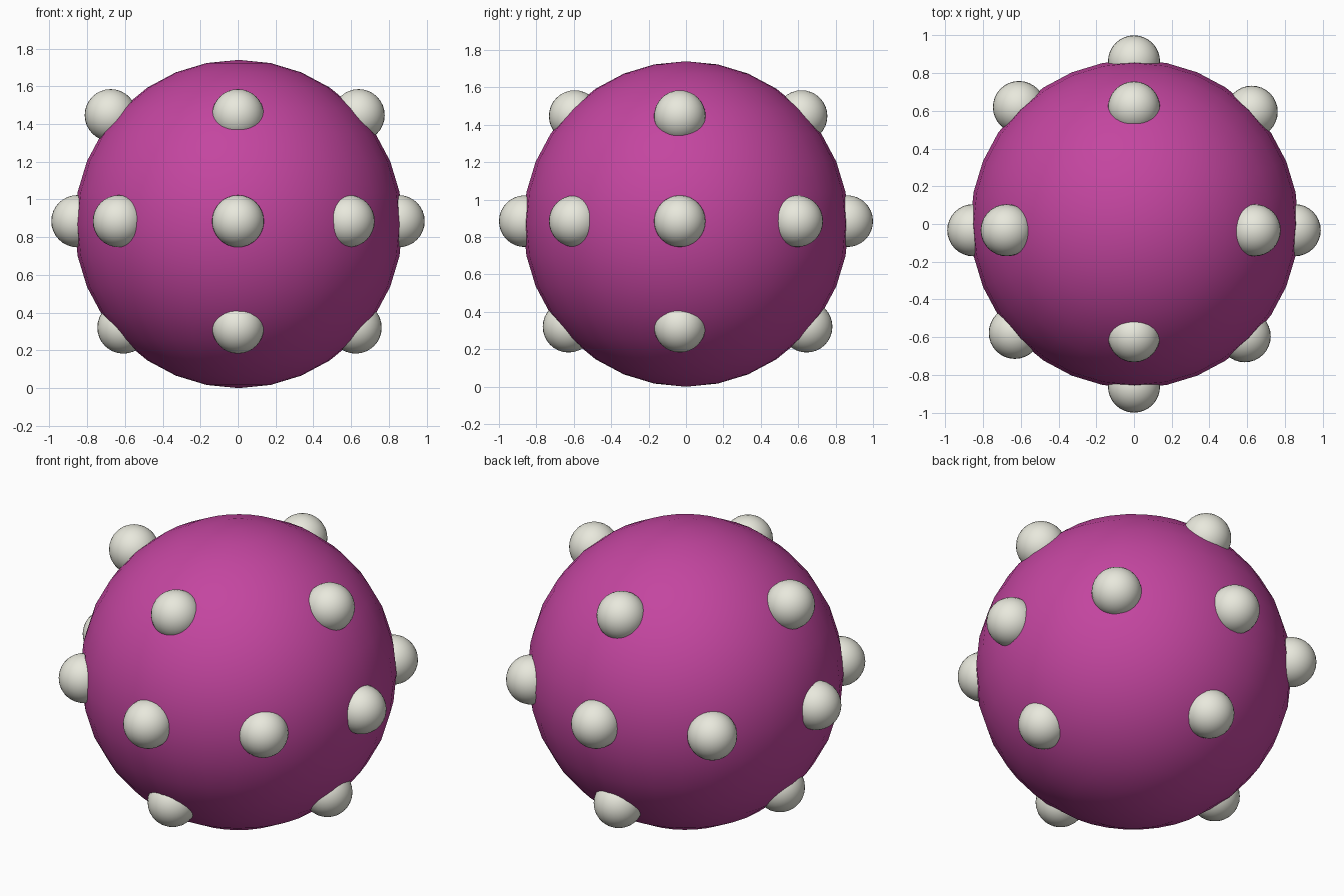
import bpy

if "Cube" in bpy.data.objects:
    bpy.data.objects.remove(bpy.data.objects["Cube"])


def make_material(name, color):
    mat = bpy.data.materials.new(name)
    mat.diffuse_color = (*color, 1.0)
    mat.use_nodes = True
    mat.node_tree.nodes["Principled BSDF"].inputs["Base Color"].default_value = mat.diffuse_color
    return mat


def make_ball(name, centre, radius, mat):
    bpy.ops.mesh.primitive_uv_sphere_add(segments=32, ring_count=16,
                                         radius=radius, location=centre)
    obj = bpy.context.object
    obj.name = name
    obj.data.materials.append(mat)
    bpy.ops.object.shade_smooth()
    return obj


magenta = make_material("magenta", (0.55, 0.06, 0.35))
ivory = make_material("ivory", (0.81, 0.81, 0.72))

# Main body
make_ball("body", (0.003, 0, 0.87), 0.87, magenta)

MID, HIGH, LOW = 0.885, 1.447, 0.321
SIDE_Y = -0.033

# Studs around the equator
equator = [(-0.852, SIDE_Y), (0.852, SIDE_Y), (0, -0.862), (0, 0.862),
           (-0.61, 0.62), (0.624, 0.595), (-0.632, -0.577), (0.587, -0.595)]
studs = [(x, y, MID) for x, y in equator]

# Studs on the side-to-side ring
studs += [(-0.675, SIDE_Y, HIGH), (0.64, SIDE_Y, HIGH),
          (-0.608, SIDE_Y, LOW), (0.624, SIDE_Y, LOW)]

# Studs on the front-to-back ring
studs += [(0, -0.595, HIGH), (0, 0.618, HIGH),
          (0, -0.628, LOW), (0, 0.645, LOW)]

for i, centre in enumerate(studs, 1):
    make_ball(f"stud_{i:02d}", centre, 0.138, ivory)
